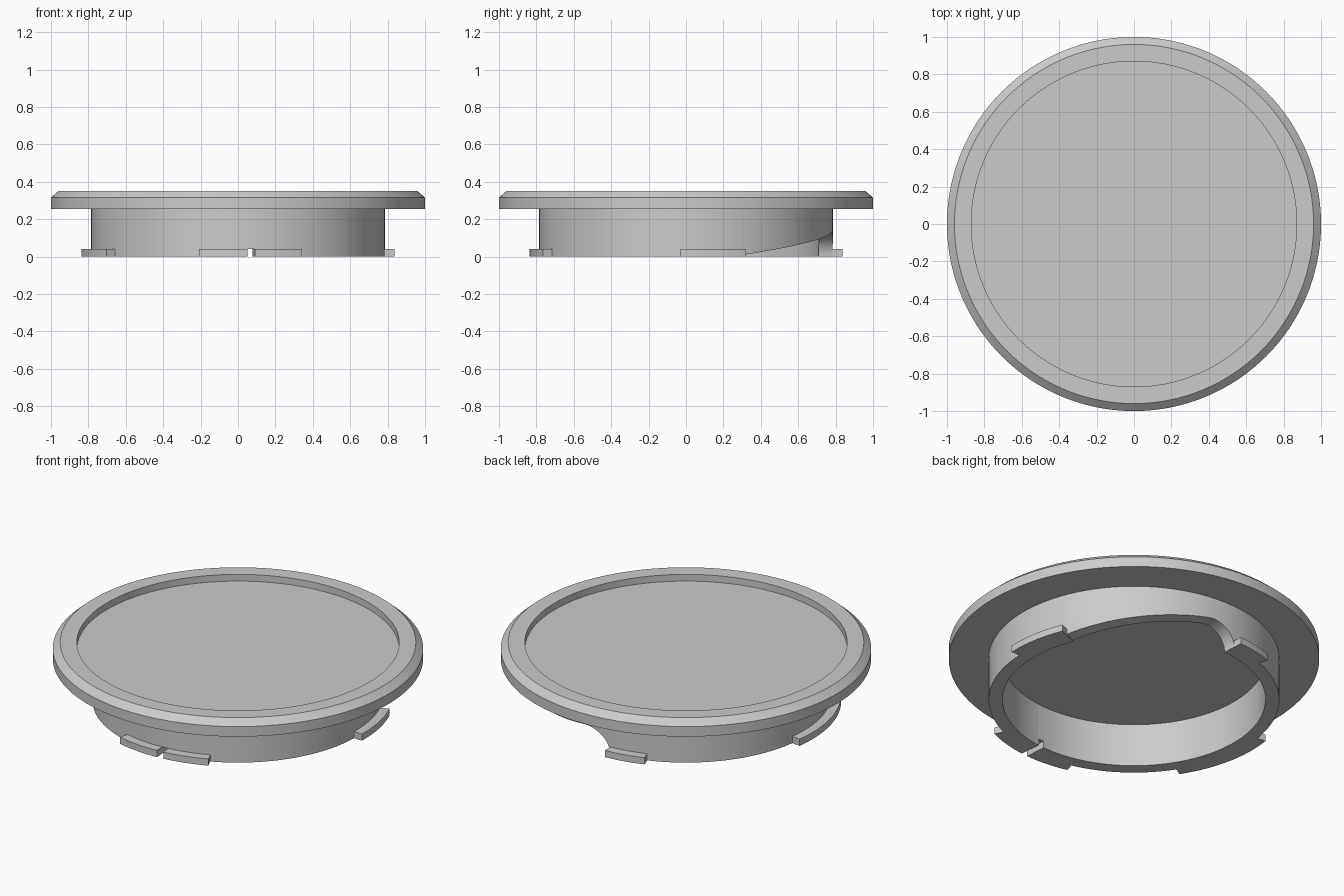
import bpy, bmesh, math

old = bpy.data.objects.get("Cube")
if old:
    bpy.data.objects.remove(old, do_unlink=True)

grey = bpy.data.materials.new("plain_grey")
grey.use_nodes = True
COLOUR = (0.6, 0.6, 0.6, 1)
grey.diffuse_color = COLOUR
grey.node_tree.nodes["Principled BSDF"].inputs["Base Color"].default_value = COLOUR

OUTER, INNER, TAB = 0.785, 0.71, 0.838   # radii of skirt and tabs
UNDERSIDE, TAB_TOP = 0.255, 0.04


def polar(r, deg, z):
    a = math.radians(deg)
    return (r * math.cos(a), r * math.sin(a), z)


def finish(name, bm):
    bmesh.ops.recalc_face_normals(bm, faces=bm.faces)
    mesh = bpy.data.meshes.new(name)
    bm.to_mesh(mesh)
    bm.free()
    mesh.materials.append(grey)
    obj = bpy.data.objects.new(name, mesh)
    bpy.context.collection.objects.link(obj)
    bpy.ops.object.select_all(action="DESELECT")
    obj.select_set(True)
    bpy.context.view_layer.objects.active = obj
    bpy.ops.object.shade_smooth_by_angle(angle=math.radians(25))
    return obj


def sweep(name, sections, closed):
    """Join rings of points, one cross-section per angle."""
    bm = bmesh.new()
    rows = [[bm.verts.new(p) for p in s] for s in sections]
    n = len(rows[0])
    for i in range(len(rows) if closed else len(rows) - 1):
        a, b = rows[i], rows[(i + 1) % len(rows)]
        for j in range(n):
            k = (j + 1) % n
            bm.faces.new((a[j], a[k], b[k], b[j]))
    if not closed:
        bm.faces.new(rows[0])
        bm.faces.new(rows[-1])
    return finish(name, bm)


# Flanged lid: chamfered rim around a shallow round recess
def make_lid(steps=240):
    profile = [(1, UNDERSIDE), (1, 0.315), (0.96, 0.35), (0.87, 0.35), (0.87, 0.31)]
    bm = bmesh.new()
    rings = [[bm.verts.new(polar(r, 360 * i / steps, z)) for i in range(steps)]
             for r, z in profile]
    for low, high in zip(rings, rings[1:]):
        for i in range(steps):
            k = (i + 1) % steps
            bm.faces.new((low[i], low[k], high[k], high[i]))
    bm.faces.new(rings[0])
    bm.faces.new(rings[-1])
    finish("lid", bm)


# Skirt: lower edge has a long ramp with a rounded end, and a small slot
RAMP_START, RAMP_PEAK, RAMP_END = 22.5, 82, 93.5
PEAK = 0.128
SLOT = (273.5, 276.3)


def make_skirt():
    edge = [(d, 0) for d in range(-84, 22, 2)]
    edge += [(RAMP_START, 0), (RAMP_START, 0.008)]
    span = RAMP_PEAK - RAMP_START
    edge += [(RAMP_START + span * i / 30, 0.008 + (PEAK - 0.008) * i / 30)
             for i in range(1, 31)]
    for i in range(1, 17):
        t = math.pi / 2 * i / 16
        edge.append((RAMP_PEAK + (RAMP_END - RAMP_PEAK) * math.sin(t), PEAK * math.cos(t)))
    edge += [(d, 0) for d in range(95, 273, 2)]
    edge += [(SLOT[0], 0), (SLOT[0], TAB_TOP), (SLOT[1], TAB_TOP), (SLOT[1], 0)]
    edge[0] = (276.31, 0)
    sections = [[polar(INNER, d, z), polar(OUTER, d, z),
                 polar(OUTER, d, UNDERSIDE), polar(INNER, d, UNDERSIDE)]
                for d, z in edge]
    sweep("skirt", sections, True)


# Locking tabs around the foot of the skirt
def make_tab(name, start, end):
    steps = max(4, round((end - start) / 1.5))
    sections = []
    for i in range(steps + 1):
        d = start + (end - start) * i / steps
        sections.append([polar(OUTER - 0.01, d, 0), polar(TAB, d, 0),
                         polar(TAB, d, TAB_TOP), polar(OUTER - 0.01, d, TAB_TOP)])
    sweep(name, sections, False)


make_lid()
make_skirt()
for tab_name, a, b in (("left_tab", -2, 22.5), ("back_tab", 93.5, 109.5),
                       ("right_tab", 172, 213), ("front_tab_a", 255.5, SLOT[0]),
                       ("front_tab_b", SLOT[1], 294)):
    make_tab(tab_name, a, b)
